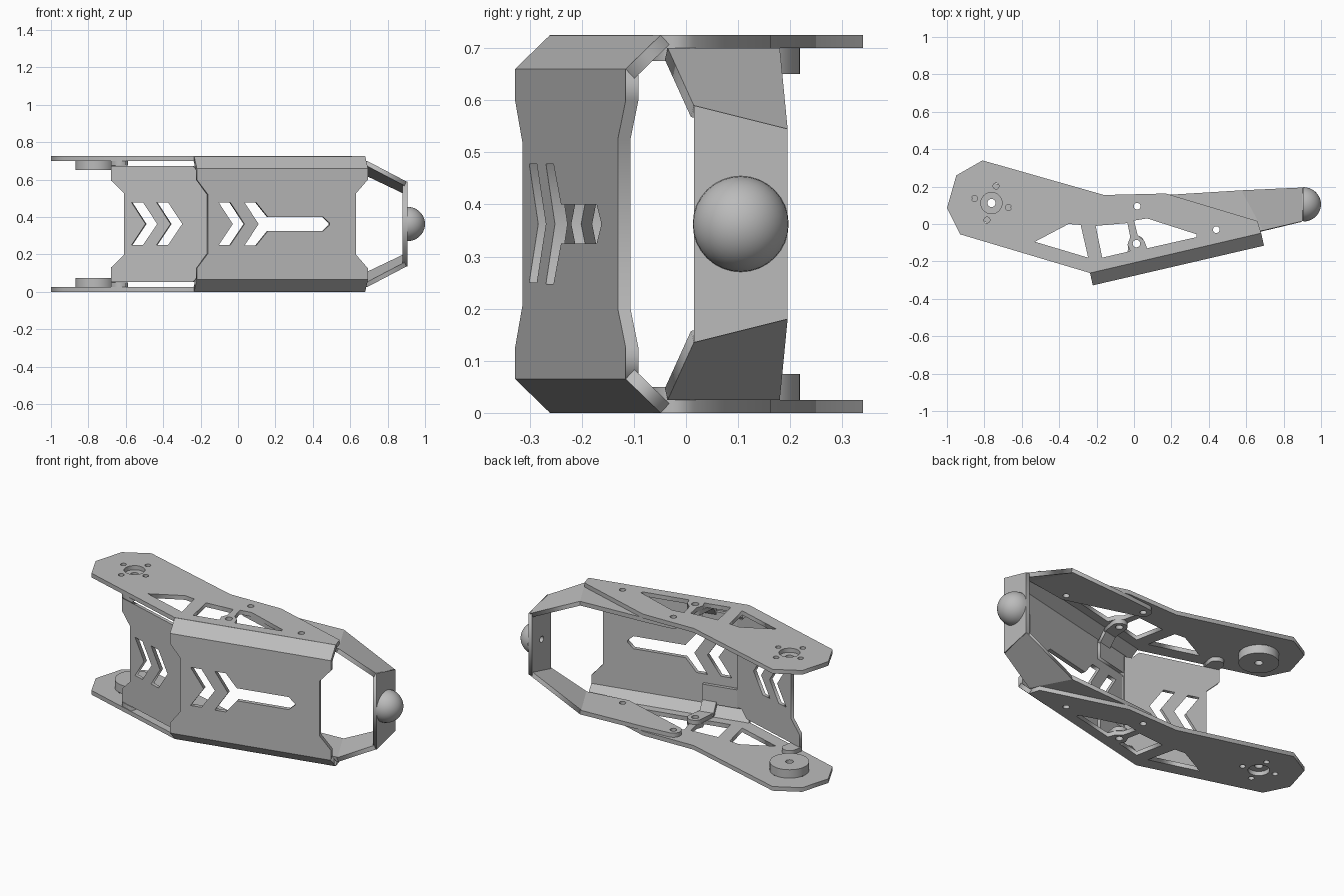
import bpy, bmesh, math
from mathutils import Matrix, Vector

if "Cube" in bpy.data.objects:
    bpy.data.objects.remove(bpy.data.objects["Cube"])

H = 0.725     # overall height, everything mirrors about H / 2
T = 0.025     # sheet metal thickness
SLOPE = 0.232  # slope of the front panel across x

grey = bpy.data.materials.new("metal grey")
grey.use_nodes = True
grey.diffuse_color = (0.5, 0.5, 0.5, 1)
grey.node_tree.nodes["Principled BSDF"].inputs["Base Color"].default_value = (0.5, 0.5, 0.5, 1)


def add(name, bm):
    mesh = bpy.data.meshes.new(name)
    bm.to_mesh(mesh)
    bm.free()
    mesh.materials.append(grey)
    obj = bpy.data.objects.new(name, mesh)
    bpy.context.collection.objects.link(obj)
    return obj


def arc(x, y, r, start=0, end=360, n=20):
    step = (end - start) / n
    count = n if end - start == 360 else n + 1
    return [(x + r * math.cos(math.radians(start + i * step)),
             y + r * math.sin(math.radians(start + i * step))) for i in range(count)]


def sheet(name, loops, origin=(0, 0, 0), u=(1, 0, 0), v=(0, 1, 0), thick=T, pair=False):
    """Flat sheet with holes: first loop is the outline, thickness goes behind u x v."""
    curve = bpy.data.curves.new(name, 'CURVE')
    curve.dimensions = '2D'
    curve.fill_mode = 'BOTH'
    curve.extrude = thick / 2
    for loop in loops:
        spline = curve.splines.new('POLY')
        spline.points.add(len(loop) - 1)
        for point, (a, b) in zip(spline.points, loop):
            point.co = (a, b, 0, 1)
        spline.use_cyclic_u = True
    temp = bpy.data.objects.new(name, curve)
    bpy.context.collection.objects.link(temp)
    bpy.context.view_layer.update()
    flat = bpy.data.meshes.new_from_object(temp.evaluated_get(bpy.context.evaluated_depsgraph_get()))
    bpy.data.objects.remove(temp)
    bpy.data.curves.remove(curve)
    o, u, v = Vector(origin), Vector(u), Vector(v)
    n = u.cross(v).normalized()
    for side in (["top", "bottom"] if pair else [""]):
        bm = bmesh.new()
        bm.from_mesh(flat)
        bmesh.ops.remove_doubles(bm, verts=bm.verts, dist=0.0005)
        for vert in bm.verts:
            a, b, c = vert.co
            vert.co = o + u * a + v * b + n * (c - thick / 2)
            if side == "bottom":
                vert.co.z = H - vert.co.z
        bmesh.ops.recalc_face_normals(bm, faces=bm.faces)
        add((side + "_" + name) if side else name, bm)
    bpy.data.meshes.remove(flat)


def mirrored(points):
    """Close an upper half outline with its reflection about mid height."""
    return points + [(x, H - z) for x, z in reversed(points)]


# Side plates with triangular windows and mounting holes
hub = (-0.762, 0.112)
outline = [(-1, 0.085), (-0.95, 0.26), (-0.81, 0.34), (-0.16, 0.155), (0.17, 0.163),
           (0.66, 0.016), (0.68, -0.049), (-0.235, -0.262), (-0.93, -0.055)]
windows = [[(-0.53, -0.095), (-0.35, 0), (-0.285, -0.005), (-0.245, -0.18)],
           [(-0.205, -0.01), (-0.035, 0.005), (-0.02, -0.07), (-0.035, -0.11), (-0.02, -0.145), (-0.17, -0.18)],
           [(0, 0.018), (0.07, 0.03), (0.335, -0.055), (0.335, -0.07), (0.07, -0.13),
            (0.055, -0.09), (0.02, -0.06)]]
bolts = [arc(hub[0] + 0.094 * math.cos(a), hub[1] + 0.094 * math.sin(a), 0.016)
         for a in (math.radians(75 - 90 * i) for i in range(4))]
pivots = [arc(0.017, 0.095, 0.018), arc(0.44, -0.03, 0.018)]
sheet("side_plate", [outline, arc(*hub, 0.057, n=32)] + windows + bolts + pivots
      + [arc(0.013, -0.105, 0.02)], (0, 0, H), pair=True)

# Round spacers inside the hub holes
sheet("hub_spacer", [arc(*hub, 0.107, n=40), arc(*hub, 0.022)], (0, 0, H - T), thick=0.05, pair=True)


# Chevron slots shared by both panels
def chevron(x):
    half = [(x + 0.075, H / 2), (x, 0.478), (x + 0.062, 0.478), (x + 0.138, H / 2)]
    return half + [(x + 0.062, 0.25), (x, 0.25)]


arrow = [(0.11, H / 2)] + mirrored([(0.035, 0.478), (0.097, 0.478), (0.16, 0.4), (0.455, 0.4), (0.49, H / 2 + 0.005)])

# Front panel with notched ends, and folds joining it to the plates
panel = mirrored([(-0.16, 0.52), (-0.22, 0.6), (-0.22, 0.66), (0.695, 0.66), (0.695, 0.6), (0.63, 0.525)])
# the mirrored list already runs around the outline in order
sheet("front_panel", [panel, chevron(-0.103), arrow], (0, -0.277, 0), (1, SLOPE, 0), (0, 0, 1))
sheet("front_fold", [[(-0.22, 0), (0.695, 0), (0.695, 1), (-0.22, 1)]],
      (0, -0.277, 0.66), (1, SLOPE, 0), (-0.015, 0.067, 0.065), pair=True)

# Rear inner panel, its flanges behind the front panel, and mounting tabs
inner = mirrored([(-0.61, 0.527), (-0.68, 0.596), (-0.68, 0.672), (-0.24, 0.672), (-0.2, 0.63), (-0.16, 0.63)])
sheet("inner_panel", [inner, chevron(-0.57), chevron(-0.436)],
      (0, -0.328, 0), (1, -0.298, 0), (0, 0, 1), thick=0.02)
sheet("inner_flange", [[(-0.17, 0.53), (0.05, 0.53), (0.05, 0.64), (-0.17, 0.64)]],
      (0, -0.25, 0), (1, SLOPE, 0), (0, 0, 1), thick=0.02, pair=True)
sheet("flange_bend", [[(-0.03, 0), (0.05, 0), (0.05, 1), (-0.03, 1)]],
      (0, -0.25, 0.63), (1, SLOPE, 0), (-0.01, 0.05, 0.07), thick=0.02, pair=True)
sheet("center_tab", [arc(0.013, -0.105, 0.043, 0, 180) + [(-0.04, -0.215), (0.04, -0.2)],
                     arc(0.013, -0.105, 0.02)], (0, 0, H - T), pair=True)
sheet("rear_tab", [arc(-0.63, -0.08, 0.042, 0, 180) + [(-0.68, -0.125), (-0.6, -0.149)]],
      (0, 0, H - T), pair=True)

# End bracket: two arms, two slanted sides and the end face
arm = [(0.69, -0.035), (0.574, 0.18), (0.17, 0.155)] + arc(0.017, 0.095, 0.045, 95, 253, 12) + [(0.43, -0.075)]
sheet("bracket_arm", [arm] + pivots, (0, 0, H - T), pair=True)
sheet("bracket_slant", [[(0, 0), (1, 0), (1.41, 0.742), (0, 1)]],
      (0.69, -0.035, 0.7), (0.21, 0.05, -0.11), (-0.116, 0.215, 0), pair=True)
sheet("bracket_end", [mirrored([(0.015, 0.59), (0.195, 0.545)])[:2]
                      + [(0.195, H - 0.545), (0.015, H - 0.59)], arc(0.105, H / 2, 0.018)],
      (0.905, 0, 0), (0, 1, 0), (0, 0, 1))

# Domed foot on the end face
bm = bmesh.new()
bmesh.ops.create_uvsphere(bm, u_segments=32, v_segments=20, radius=0.092)
bmesh.ops.delete(bm, geom=[v for v in bm.verts if v.co.z < -0.001], context='VERTS')
bmesh.ops.transform(bm, matrix=Matrix.Translation((0.905, 0.105, H / 2))
                    @ Matrix.Rotation(math.pi / 2, 4, 'Y') @ Matrix.Scale(1.03, 4, (0, 0, 1)), verts=bm.verts)
foot = add("dome_foot", bm)
bpy.context.view_layer.objects.active = foot
foot.select_set(True)
bpy.ops.object.shade_smooth_by_angle(angle=math.radians(40))
